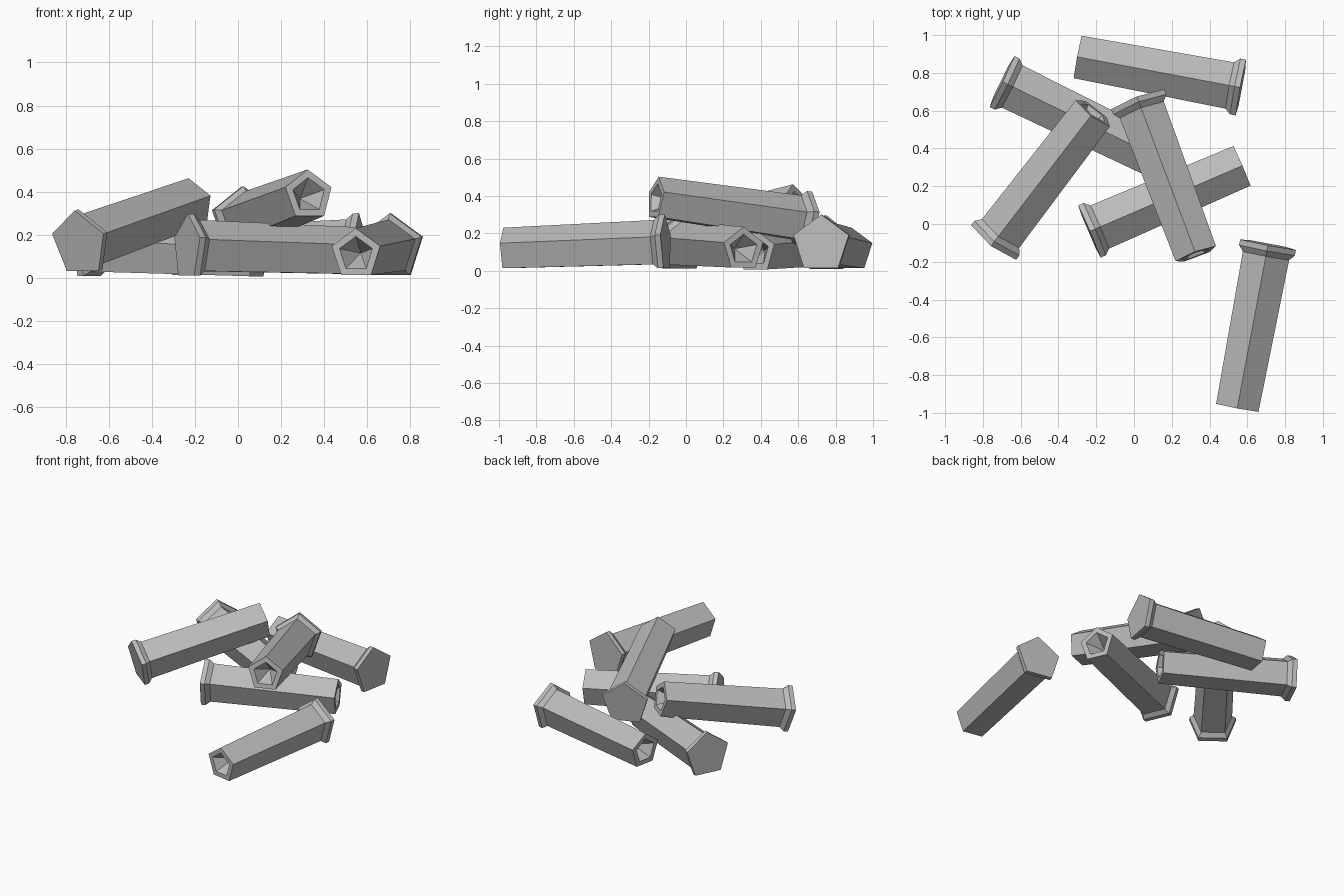
import bpy
import bmesh
from math import sin, cos, pi
from mathutils import Vector

cube = bpy.data.objects.get("Cube")
if cube:
    bpy.data.objects.remove(cube, do_unlink=True)

SIDES = 5
LENGTH = 0.88

# Single material
grey = bpy.data.materials.new("plain_grey")
grey.use_nodes = True
colour = (0.5, 0.5, 0.5, 1.0)
grey.diffuse_color = colour
grey.node_tree.nodes["Principled BSDF"].inputs["Base Color"].default_value = colour

# Radius and distance along the axis: flanged base, tapering tube, hollow mouth
PROFILE = [(0.158, 0), (0.158, 0.03), (0.131, 0.06), (0.12, LENGTH), (0.082, LENGTH)]
HOLLOW_DEPTH = 0.12


def add_casing(name, base, tip):
    """Five-sided casing lying from its flanged base towards its open mouth."""
    base, tip = Vector(base), Vector(tip)
    axis = (tip - base).normalized()
    side = axis.cross(Vector((0, 0, 1))).normalized()
    up = side.cross(axis)
    bm = bmesh.new()
    rings = []
    for radius, dist in PROFILE:
        ring = []
        for i in range(SIDES):
            a = 2 * pi * i / SIDES
            offset = side * sin(a) + up * cos(a)
            ring.append(bm.verts.new(base + axis * dist + offset * radius))
        rings.append(ring)
    bm.faces.new(rings[0])
    for lower, upper in zip(rings, rings[1:]):
        for i in range(SIDES):
            j = (i + 1) % SIDES
            bm.faces.new((lower[i], lower[j], upper[j], upper[i]))
    # Pointed hollow in the mouth
    point = bm.verts.new(base + axis * (LENGTH - HOLLOW_DEPTH))
    for i in range(SIDES):
        bm.faces.new((rings[-1][i], rings[-1][(i + 1) % SIDES], point))
    bmesh.ops.recalc_face_normals(bm, faces=bm.faces)
    mesh = bpy.data.meshes.new(name)
    bm.to_mesh(mesh)
    bm.free()
    mesh.materials.append(grey)
    obj = bpy.data.objects.new(name, mesh)
    bpy.context.collection.objects.link(obj)


# Casings lying on the ground
add_casing("front_left_casing", (0.71, -0.108, 0.143), (0.547, -0.973, 0.111))
add_casing("middle_casing", (-0.237, -0.04, 0.14), (0.565, 0.305, 0.115))
add_casing("back_right_casing", (-0.70, 0.755, 0.138), (0.09, 0.37, 0.105))
add_casing("back_left_casing", (0.567, 0.722, 0.143), (-0.302, 0.885, 0.111))
# Casings leaning on the others
add_casing("right_leaning_casing", (-0.737, -0.09, 0.158), (-0.215, 0.59, 0.345))
add_casing("top_casing", (0.022, 0.655, 0.266), (0.33, -0.165, 0.385))
